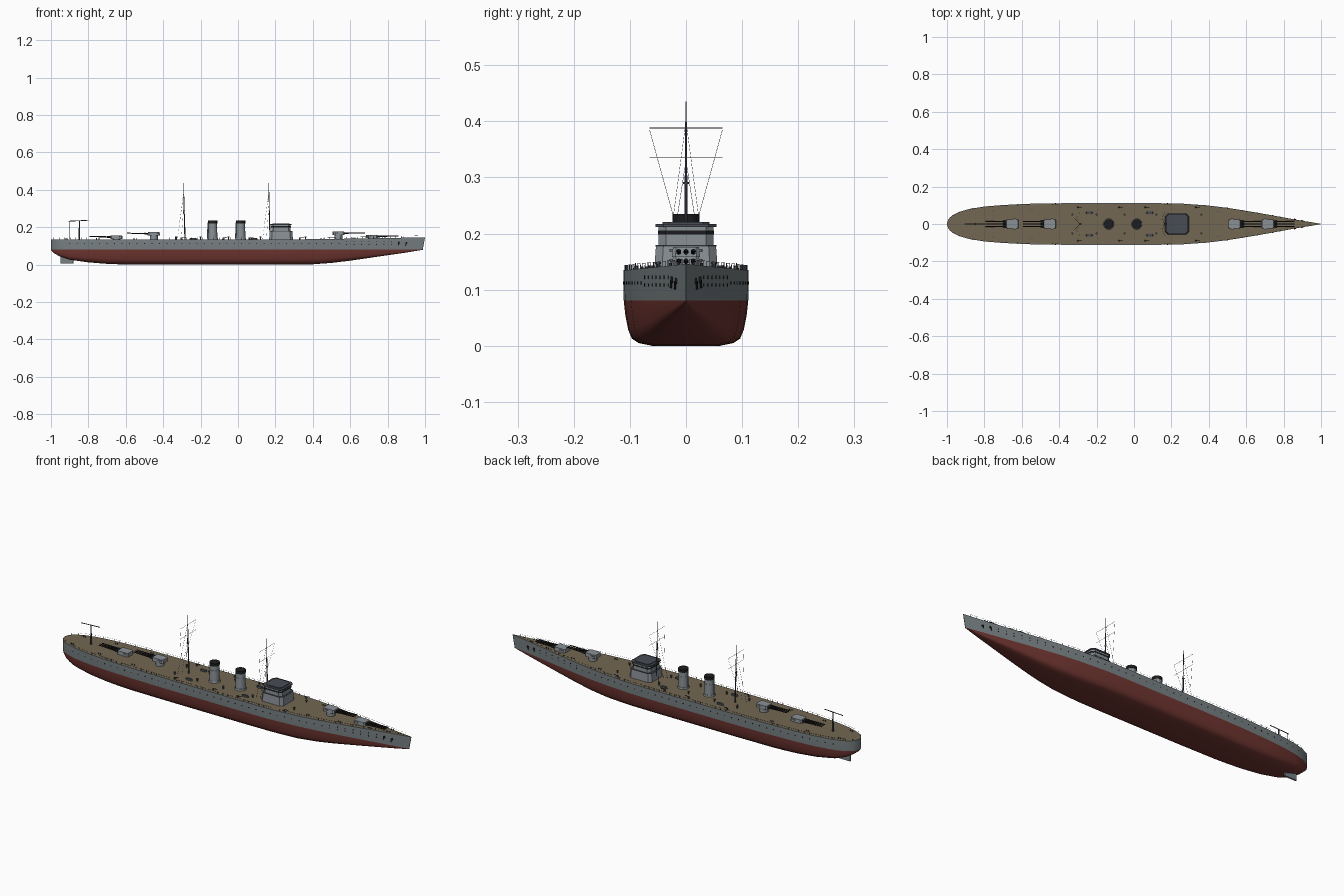
import bpy, bmesh, math
from mathutils import Vector, Matrix

if "Cube" in bpy.data.objects:
    bpy.data.objects.remove(bpy.data.objects["Cube"])

def mat(name, c):
    m = bpy.data.materials.new(name)
    m.diffuse_color = (*c, 1)
    m.use_nodes = True
    m.node_tree.nodes["Principled BSDF"].inputs["Base Color"].default_value = m.diffuse_color
    return m

GREY = mat("hull grey", (0.19, 0.22, 0.23))
RED = mat("antifouling red", (0.16, 0.036, 0.03))
DECK = mat("deck brown", (0.17, 0.135, 0.085))
LIGHT = mat("superstructure grey", (0.25, 0.28, 0.30))
ROOF = mat("dark roof grey", (0.065, 0.075, 0.09))
BLACK = mat("black", (0.012, 0.012, 0.014))

def finish(name, bm, mats, smooth=True):
    bmesh.ops.recalc_face_normals(bm, faces=bm.faces)
    me = bpy.data.meshes.new(name)
    bm.to_mesh(me)
    bm.free()
    ob = bpy.data.objects.new(name, me)
    bpy.context.collection.objects.link(ob)
    for m in mats:
        me.materials.append(m)
    if smooth:
        bpy.ops.object.select_all(action='DESELECT')
        ob.select_set(True)
        bpy.context.view_layer.objects.active = ob
        bpy.ops.object.shade_smooth_by_angle(angle=math.radians(35))
    return ob

def rod(bm, a, b, r1, r2=None, n=8, mi=0):
    """Tapered cylinder between two points."""
    a, b = Vector(a), Vector(b)
    d = b - a
    M = Matrix.Translation((a + b) / 2) @ d.to_track_quat('Z', 'Y').to_matrix().to_4x4()
    r = bmesh.ops.create_cone(bm, cap_ends=True, segments=n, radius1=r1,
                              radius2=r1 if r2 is None else r2, depth=d.length, matrix=M)
    for f in {f for v in r['verts'] for f in v.link_faces}:
        f.material_index = mi

def slab(bm, cx, hx, hy, z0, z1, top=1.0, ch=0.01, mi=0, mtop=None, cy=0):
    """Block with chamfered corners and tapered top."""
    rings = []
    for z, s in ((z0, 1), (z1, top)):
        pts = [(hx, hy - ch), (hx - ch, hy), (-hx + ch, hy), (-hx, hy - ch),
               (-hx, -hy + ch), (-hx + ch, -hy), (hx - ch, -hy), (hx, -hy + ch)]
        rings.append([bm.verts.new((cx + x * s, cy + y * s, z)) for x, y in pts])
    for i in range(8):
        j = (i + 1) % 8
        bm.faces.new((rings[0][i], rings[0][j], rings[1][j], rings[1][i])).material_index = mi
    bm.faces.new(rings[0]).material_index = mi
    bm.faces.new(rings[1]).material_index = mi if mtop is None else mtop

def lerp(tab, x):
    for (x0, y0), (x1, y1) in zip(tab, tab[1:]):
        if x <= x1:
            return y0 + (y1 - y0) * max(0, (x - x0) / (x1 - x0))
    return tab[-1][1]

# Hull shape: half width in plan, keel height, deck sheer
PLAN = [(-1, .002), (-.995, .02), (-.985, .034), (-.965, .05), (-.93, .066), (-.88, .08),
        (-.8, .093), (-.7, .101), (-.55, .108), (-.35, .111), (.1, .111), (.25, .109), (.4, .098),
        (.5, .086), (.6, .070), (.7, .053), (.8, .035), (.9, .017), (1, .001)]
KEEL = [(-1, .078), (-.985, .062), (-.95, .042), (-.9, .026), (-.8, .012), (-.7, .004), (-.6, 0),
        (.38, 0), (.5, .009), (.6, .021), (.8, .05), (1, .079)]
def hw(x): return lerp(PLAN, x)
def sheer(x): return 0.135 + 0.011 * max(0, (x - 0.3) / 0.7) ** 1.3
WL = 0.081

# Hull: keel to waterline (red), side (grey), deck (brown)
SEC = [(0, 0), (.55, 0), (.76, .06), (.87, .16), (.93, .36), (.975, .68), (1, 1)]
xs = sorted({p[0] for p in PLAN} | {-.9, -.95, -.62, .32, .45, .55, .65, .75, .85, .95, .975})
bm = bmesh.new()
rows = []
for x in xs:
    w, k, s = hw(x), lerp(KEEL, x), sheer(x)
    half = [(w * a, k + (WL - k) * b) for a, b in SEC] + [(w * 1.005, s), (w * .975, s), (0, s)]
    ring = half + [(-y, z) for y, z in half[-2:0:-1]]
    rake = 0.012 * max(0, (x - .9) / .1)
    rows.append([bm.verts.new((x - rake * max(0, min(1, (s - z) / (s - WL))), y, z)) for y, z in ring])
n = len(rows[0])
KIND = [1] * 6 + [0, 0, 2]
KIND = KIND + KIND[::-1]
for a, b in zip(rows, rows[1:]):
    for i in range(n):
        bm.faces.new((a[i], a[(i + 1) % n], b[(i + 1) % n], b[i])).material_index = KIND[i]
bm.faces.new(rows[0])
bm.faces.new(rows[-1])
finish("hull", bm, [GREY, RED, DECK])

# Rudder
bm = bmesh.new()
slab(bm, -.915, .035, .004, .006, .07, ch=.002)
finish("rudder", bm, [GREY])

# Portholes, hawse pipes and anchors on both sides
bm = bmesh.new()
for s in (-1, 1):
    for i in range(44):
        x = -.9 + i * .04
        for z in ((.108, .122) if x > .55 else (.112,)):
            y = s * hw(x) * 1.003
            rod(bm, (x, y - s * .001, z), (x, y + s * .001, z), .0028, n=10)
    for x, z in ((.90, .115), (.86, .117)):
        y = s * hw(x)
        rod(bm, (x, y - s * .001, z), (x, y + s * .003, z), .006, n=10)
        rod(bm, (x, y + s * .002, z), (x - .004, y + s * .003, z - .014), .002)
finish("portholes_and_anchors", bm, [BLACK])

# Four triple-gun turrets: centre x, gun direction, base height
for name, x, d, z in (("fore_low_turret", .715, 1, .141), ("fore_high_turret", .537, 1, .158),
                      ("aft_low_turret", -.65, -1, .138), ("aft_high_turret", -.45, -1, .156)):
    bm = bmesh.new()
    rod(bm, (x, 0, .13), (x, 0, z + .002), .021, n=24)
    slab(bm, x, .033, .025, z, z + .018, top=.93, ch=.006)
    slab(bm, x - d * .012, .007, .029, z + .009, z + .014, ch=.002)
    for y in (-.013, 0, .013):
        rod(bm, (x + d * .028, y, z + .009), (x + d * .05, y, z + .01), .0045, n=12, mi=1)
        rod(bm, (x + d * .045, y, z + .01), (x + d * .143, y, z + .012), .0034, .0024, n=10, mi=1)
    finish(name, bm, [LIGHT, BLACK])

# Bridge: two tiers, window band, overhanging roof
bm = bmesh.new()
slab(bm, .23, .064, .057, .132, .177, top=.94, ch=.014)
slab(bm, .23, .061, .054, .177, .180, ch=.014, mi=1)
slab(bm, .23, .052, .049, .180, .212, ch=.013)
slab(bm, .23, .0526, .0496, .198, .205, ch=.0133, mi=2)
slab(bm, .23, .057, .054, .212, .217, ch=.014, mi=1)
slab(bm, .23, .045, .042, .217, .221, ch=.012, mi=1)
finish("bridge", bm, [LIGHT, ROOF, BLACK], False)

# Funnels with dark caps and bands
for name, x in (("fore_funnel", .015), ("aft_funnel", -.135)):
    bm = bmesh.new()
    rod(bm, (x, 0, .13), (x, 0, .143), .03, .027, n=32)
    rod(bm, (x, 0, .14), (x, 0, .222), .025, .0225, n=32)
    rod(bm, (x, 0, .195), (x, 0, .198), .0245, n=32)
    rod(bm, (x, 0, .22), (x, 0, .235), .0245, n=32, mi=1)
    rod(bm, (x - .027, 0, .14), (x - .026, 0, .225), .003)
    finish(name, bm, [LIGHT, BLACK])

# Masts with yards, lookout rings and rigging
for name, x in (("fore_mast", .172), ("main_mast", -.283)):
    bm = bmesh.new()
    top = (x - .007, 0, .435)
    rod(bm, (x, 0, .13), (x - .005, 0, .29), .0035, .0026)
    rod(bm, (x - .005, 0, .285), top, .0024, .001)
    rod(bm, (x - .005, 0, .288), (x - .005, 0, .292), .005, n=12)
    for z, h in ((.388, .065), (.335, .065)):
        rod(bm, (x - .006, -h, z), (x - .006, h, z), .0006, n=5)
    for s in (-1, 1):
        rod(bm, (x - .006, s * .065, .385), (x - .03, s * .02, .222), .0004, n=4)
        rod(bm, (x - .006, 0, .40), (x - .04, s * .035, .137), .0004, n=4)
        rod(bm, (x - .006, 0, .33), (x - .02, s * .03, .137), .0004, n=4)
    finish(name, bm, [ROOF])

# Aircraft crane at the stern
bm = bmesh.new()
rod(bm, (-.848, 0, .13), (-.848, 0, .236), .0045, .0028)
rod(bm, (-.905, 0, .232), (-.798, 0, .237), .002)
for x in (-.9, -.802):
    rod(bm, (x, 0, .137), (x, 0, .234), .0008, n=5)
finish("stern_crane", bm, [ROOF])

# Deck hatches, vents, bollards and light guns, mirrored
bm = bmesh.new()
for s in (-1, 1):
    for x in (.085, -.24):
        slab(bm, x, .02, .007, .134, .143, top=.85, ch=.0065, cy=s * .06)
    for x in (-.05, -.2, -.33, .12, .36):
        rod(bm, (x, s * .05, .134), (x, s * .05, .146), .003)
        rod(bm, (x, s * .05, .146), (x, s * .05, .149), .0055, n=12)
    for x in (-.3, -.08, .06, .33):
        rod(bm, (x, s * .09, .134), (x, s * .09, .143), .005, .003, n=10)
        rod(bm, (x - .004, s * .09, .143), (x + .022, s * .09, .146), .0014, n=6, mi=1)
    for x in (-.92, -.75, -.55, .45, .62, .78, .88):
        for dx in (-.006, .006):
            rod(bm, (x + dx, s * hw(x) * .72, .134), (x + dx, s * hw(x) * .72, sheer(x) + .006), .0024)
finish("deck_fittings", bm, [ROOF, BLACK])

# Deck-edge railings
bm = bmesh.new()
for s in (-1, 1):
    prev = None
    for i in range(67):
        x = -.985 + i * .0295
        p = Vector((x, s * hw(x) * .985, sheer(x)))
        q = p + Vector((0, 0, .009))
        rod(bm, p, q, .0007, n=5)
        if prev:
            rod(bm, prev, q, .0003, n=4)
        prev = q
finish("railings", bm, [ROOF])
